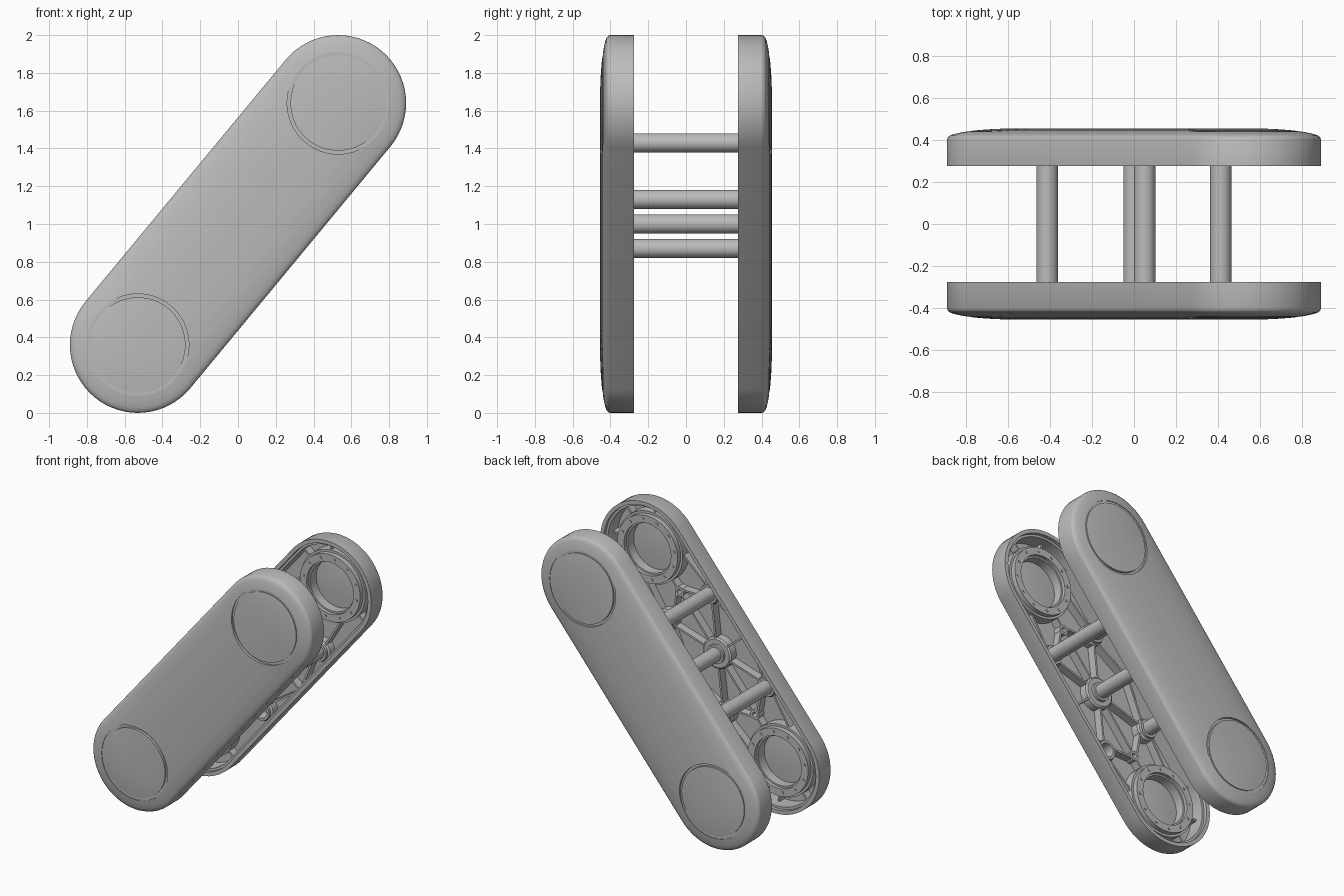
import bpy
import bmesh
import math
from math import cos, sin, pi
from mathutils import Matrix, Vector

if "Cube" in bpy.data.objects:
    bpy.data.objects.remove(bpy.data.objects["Cube"], do_unlink=True)

RADIUS = 0.36                      # end radius of the plates
AXIS = Vector((0.53, 0.64))        # plate centre to upper end centre (x, z)
HALF = AXIS.length
DU = AXIS.normalized()
FLOOR = 0.42                       # depth of the inner floor of a plate

grey = bpy.data.materials.new("satin_grey")
grey.use_nodes = True
grey.diffuse_color = (0.5, 0.5, 0.5, 1)
grey.node_tree.nodes["Principled BSDF"].inputs["Base Color"].default_value = (0.5, 0.5, 0.5, 1)


def frame(side):
    """Local u (along plate), v (across), w (outward) to world."""
    return Matrix(((DU.x, -DU.y, 0, 0), (0, 0, side, 0),
                   (DU.y, DU.x, 0, 1), (0, 0, 0, 1)))


def stadium(inset, w, n=32):
    r = RADIUS - inset
    pts = []
    for end in (1, -1):
        for i in range(n + 1):
            a = -pi / 2 + pi * i / n
            pts.append((end * (HALF + r * cos(a)), end * r * sin(a), w))
    return pts


def circle(c, r, w, n):
    return [(c[0] + r * cos(2 * pi * i / n), c[1] + r * sin(2 * pi * i / n), w)
            for i in range(n)]


def loft(bm, loops, ring=False):
    """Skin between loops; a ring joins last to first, otherwise cap both ends."""
    rows = [[bm.verts.new(p) for p in loop] for loop in loops]
    n = len(rows[0])
    pairs = list(zip(rows, rows[1:]))
    if ring:
        pairs.append((rows[-1], rows[0]))
    else:
        bm.faces.new(rows[0])
        bm.faces.new(rows[-1])
    for a, b in pairs:
        for i in range(n):
            j = (i + 1) % n
            bm.faces.new((a[i], a[j], b[j], b[i]))


def lathe(bm, c, profile, ring=True, n=48):
    loft(bm, [circle(c, r, w, n) for r, w in profile], ring)


def rib(bm, a, b, top=0.36, thick=0.014):
    a, b = Vector(a), Vector(b)
    d = (b - a).normalized() * thick / 2
    s = Vector((-d.y, d.x))
    quad = [a + s, b + s, b - s, a - s]
    loft(bm, [[(p.x, p.y, w) for p in quad] for w in (top, FLOOR + 0.002)])


def finish(bm, name, side):
    bm.transform(frame(side))
    bmesh.ops.recalc_face_normals(bm, faces=bm.faces)
    mesh = bpy.data.meshes.new(name)
    bm.to_mesh(mesh)
    bm.free()
    mesh.materials.append(grey)
    ob = bpy.data.objects.new(name, mesh)
    bpy.context.collection.objects.link(ob)
    return ob


def smooth(ob):
    bpy.ops.object.select_all(action='DESELECT')
    ob.select_set(True)
    bpy.context.view_layer.objects.active = ob
    bpy.ops.object.shade_smooth_by_angle(angle=math.radians(30))


ENDS = [(HALF, 0), (-HALF, 0)]
CORNERS = [(u, v) for u in (0.363, -0.363) for v in (0.235, -0.235)]
WALL = 0.325

# Plate section: inner floor, stepped lip, outer wall, crowned face
SECTION = [(0.045, FLOOR), (0.045, 0.30), (0.028, 0.30), (0.028, 0.275),
           (0, 0.275), (0, 0.402), (0.004, 0.412), (0.013, 0.420),
           (0.03, 0.427), (0.06, 0.434), (0.1, 0.441), (0.15, 0.447),
           (0.22, 0.452), (0.3, 0.455)]


def build_side(label, side):
    # Hollow plate with a circular groove at each end
    bm = bmesh.new()
    loft(bm, [stadium(i, w) for i, w in SECTION])
    shell = finish(bm, label + "_plate", side)
    bm = bmesh.new()
    for c in ENDS:
        lathe(bm, c, [(0.252, 0.435), (0.27, 0.435), (0.27, 0.48), (0.252, 0.48)], n=64)
    cutter = finish(bm, label + "_groove_cutter", side)
    cutter.hide_render = True
    mod = shell.modifiers.new("groove", 'BOOLEAN')
    mod.operation = 'DIFFERENCE'
    mod.solver = 'EXACT'
    mod.object = cutter
    bpy.context.view_layer.objects.active = shell
    bpy.ops.object.modifier_apply(modifier=mod.name)
    bpy.data.objects.remove(cutter, do_unlink=True)
    smooth(shell)

    # Bolted flange rings around a shallow dish
    bm = bmesh.new()
    for c in ENDS:
        lathe(bm, c, [(0.262, FLOOR), (0.262, 0.345), (0.245, 0.345), (0.245, 0.31),
                      (0.19, 0.31), (0.19, 0.335), (0.178, 0.335), (0.178, FLOOR)], n=64)
        lathe(bm, c, [(0.18, FLOOR), (0.18, 0.405), (0.09, 0.398), (0.02, 0.396)], False)
        for k in range(12):
            a = 2 * pi * k / 12
            p = (c[0] + 0.218 * cos(a), c[1] + 0.218 * sin(a))
            lathe(bm, p, [(0.01, 0.315), (0.01, 0.305)], False, 10)
    smooth(finish(bm, label + "_flange_rings", side))

    # Rod sockets and small standoffs
    bm = bmesh.new()
    for c, r in [((0, 0), 0.115)] + [(c, 0.08) for c in CORNERS]:
        lathe(bm, c, [(r, FLOOR), (r, 0.365), (r - 0.012, 0.355), (0.068, 0.355),
                      (0.068, 0.335), (0.05, 0.335), (0.05, FLOOR)], n=32)
    for u in (0.48, -0.48):
        lathe(bm, (u, 0), [(0.035, FLOOR), (0.035, 0.36), (0.018, 0.36), (0.018, FLOOR)], n=20)
    smooth(finish(bm, label + "_rod_sockets", side))

    # Stiffening ribs
    bm = bmesh.new()
    for u, v in CORNERS:
        su, sv = math.copysign(1, u), math.copysign(1, v)
        d = Vector((u, v)).normalized()
        rib(bm, d * 0.11, Vector((u, v)) - d * 0.07)
        rib(bm, (u, v + sv * 0.07), (u, sv * WALL))
        rib(bm, (u - su * 0.07, v), (0, sv * WALL))
        rib(bm, (u + su * 0.07, v), (su * 0.68, sv * 0.2))
        rib(bm, (u, v - sv * 0.07), (su * 0.48, sv * 0.03))
    for s in (1, -1):
        rib(bm, (0, s * 0.11), (0, s * WALL))
        rib(bm, (s * 0.11, 0), (s * 0.45, 0))
        rib(bm, (s * 0.51, 0), (s * 0.575, 0))
        for k in range(-2, 3):
            a = k * pi / 4
            d = Vector((s * cos(a), sin(a)))
            c = Vector((s * HALF, 0))
            rib(bm, c + d * 0.25, c + d * WALL)
    finish(bm, label + "_ribs", side)


build_side("front", -1)
build_side("back", 1)

# Cross rods joining the plates
for name, c in zip(("centre_rod", "upper_rod", "left_rod", "right_rod"),
                   ((0, 0), CORNERS[0], CORNERS[1], CORNERS[2])):
    bm = bmesh.new()
    lathe(bm, c, [(0.051, -FLOOR), (0.051, FLOOR)], False, 32)
    smooth(finish(bm, name, 1))
